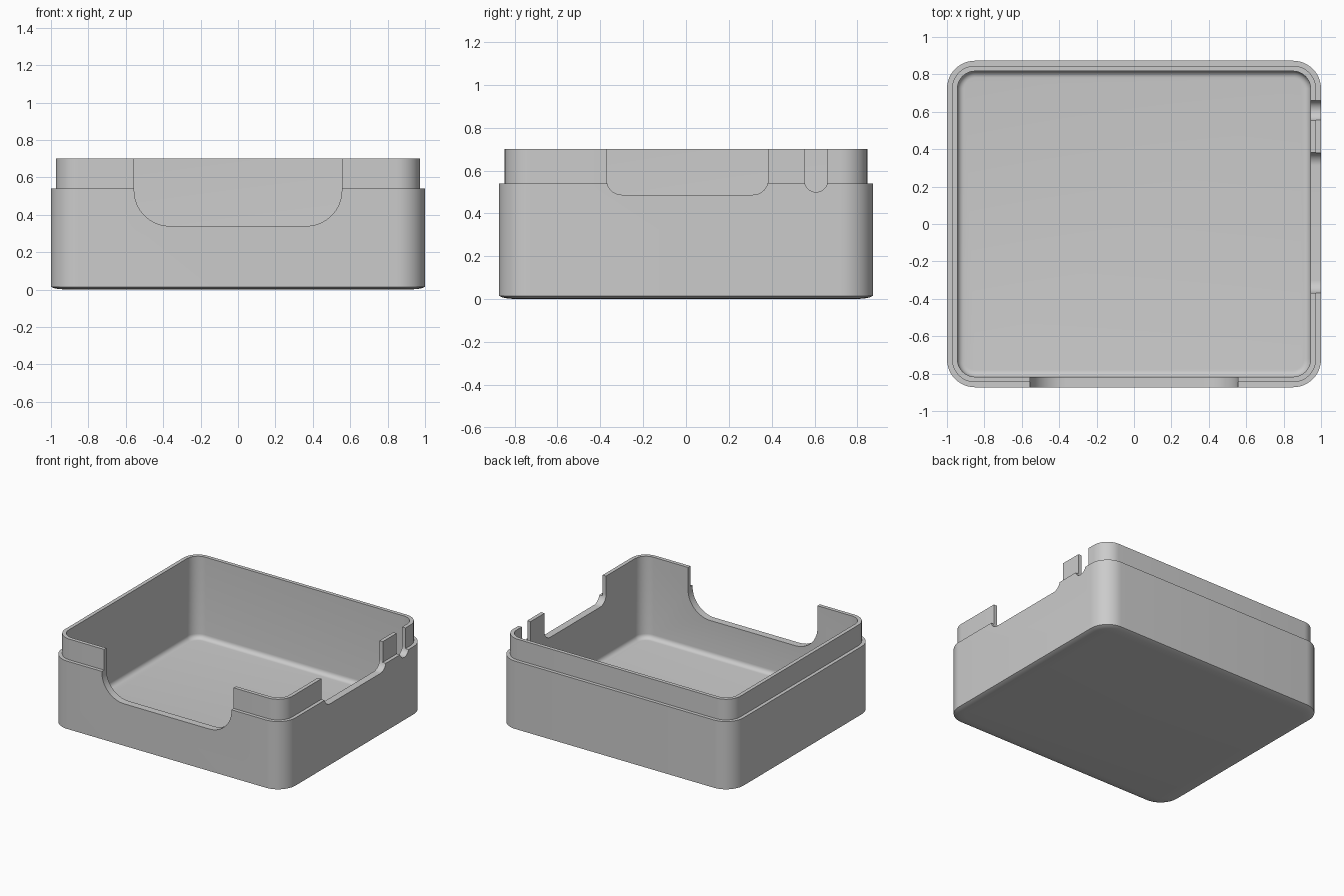
import bpy
import bmesh
from math import cos, sin, pi

cube = bpy.data.objects.get("Cube")
if cube:
    bpy.data.objects.remove(cube, do_unlink=True)

HALF_X, HALF_Y, CORNER = 1.0, 0.873, 0.15
TOP, LEDGE, FLOOR = 0.70, 0.54, 0.065
WALL, LIP = 0.056, 0.027

grey = bpy.data.materials.new("plain grey")
grey.use_nodes = True
grey.diffuse_color = (0.6, 0.6, 0.6, 1)
grey.node_tree.nodes["Principled BSDF"].inputs["Base Color"].default_value = (0.6, 0.6, 0.6, 1)


def make_object(name, bm):
    bmesh.ops.recalc_face_normals(bm, faces=bm.faces)
    mesh = bpy.data.meshes.new(name)
    bm.to_mesh(mesh)
    bm.free()
    mesh.materials.append(grey)
    obj = bpy.data.objects.new(name, mesh)
    bpy.context.collection.objects.link(obj)
    return obj


def rounded_ring(bm, inset, z, steps=12):
    """Rounded rectangle of vertices, inset from the outer footprint."""
    r = max(CORNER - inset, 0.06)
    cx, cy = HALF_X - inset - r, HALF_Y - inset - r
    ring = []
    for quarter, (sx, sy) in enumerate([(1, 1), (-1, 1), (-1, -1), (1, -1)]):
        for i in range(steps + 1):
            a = (quarter + i / steps) * pi / 2
            ring.append(bm.verts.new((sx * cx + r * cos(a), sy * cy + r * sin(a), z)))
    return ring


def notch_cutter(name, low, high, bottom, radius, place, steps=16):
    """U-shaped prism, open upwards; place maps (along, depth, z) to a point."""
    outline = [(high, TOP + 0.2), (low, TOP + 0.2)]
    for centre, start in ((low + radius, pi), (high - radius, 1.5 * pi)):
        for i in range(steps + 1):
            a = start + i / steps * pi / 2
            outline.append((centre + radius * cos(a), bottom + radius + radius * sin(a)))
    bm = bmesh.new()
    near, far = [[bm.verts.new(place(u, d, z)) for u, z in outline] for d in (-0.2, 0.2)]
    bm.faces.new(near)
    bm.faces.new(far)
    for i in range(len(near)):
        j = (i + 1) % len(near)
        bm.faces.new((near[i], near[j], far[j], far[i]))
    bmesh.ops.remove_doubles(bm, verts=bm.verts, dist=0.0001)
    cutter = make_object(name, bm)
    cutter.hide_render = True
    return cutter


# Open box: softened base, outer wall, stepped lip, inner wall, filleted floor
profile = [(0.08, 0), (0.04, 0.003), (0.015, 0.008), (0, 0.015),
           (0, LEDGE), (LIP, LEDGE), (LIP, TOP), (WALL, TOP)]
fillet = 0.035
for i in range(7):
    a = i / 6 * pi / 2
    profile.append((WALL + fillet * (1 - cos(a)), FLOOR + fillet * (1 - sin(a))))

bm = bmesh.new()
rings = [rounded_ring(bm, inset, z) for inset, z in profile]
for lower, upper in zip(rings, rings[1:]):
    for i in range(len(lower)):
        j = (i + 1) % len(lower)
        bm.faces.new((lower[i], lower[j], upper[j], upper[i]))
bm.faces.new(rings[0])
bm.faces.new(rings[-1])
box = make_object("open_box", bm)


# Wall openings: wide front one, long side one, narrow side slot
def on_front(u, d, z):
    return (u, d - HALF_Y, z)


def on_left(u, d, z):
    return (d + HALF_X, u, z)


cutters = [
    notch_cutter("front_opening_cutter", -0.555, 0.555, 0.34, 0.19, on_front),
    notch_cutter("side_opening_cutter", -0.37, 0.383, 0.487, 0.07, on_left),
    notch_cutter("side_slot_cutter", 0.553, 0.661, 0.50, 0.0535, on_left),
]
bpy.context.view_layer.objects.active = box
for cutter in cutters:
    mod = box.modifiers.new(cutter.name, 'BOOLEAN')
    mod.operation = 'DIFFERENCE'
    mod.solver = 'EXACT'
    mod.object = cutter
    bpy.ops.object.modifier_apply(modifier=mod.name)
    bpy.data.objects.remove(cutter, do_unlink=True)

# Smooth rounded corners, crisp edges
bpy.ops.object.select_all(action='DESELECT')
box.select_set(True)
bpy.ops.object.shade_smooth_by_angle(angle=pi / 6)
